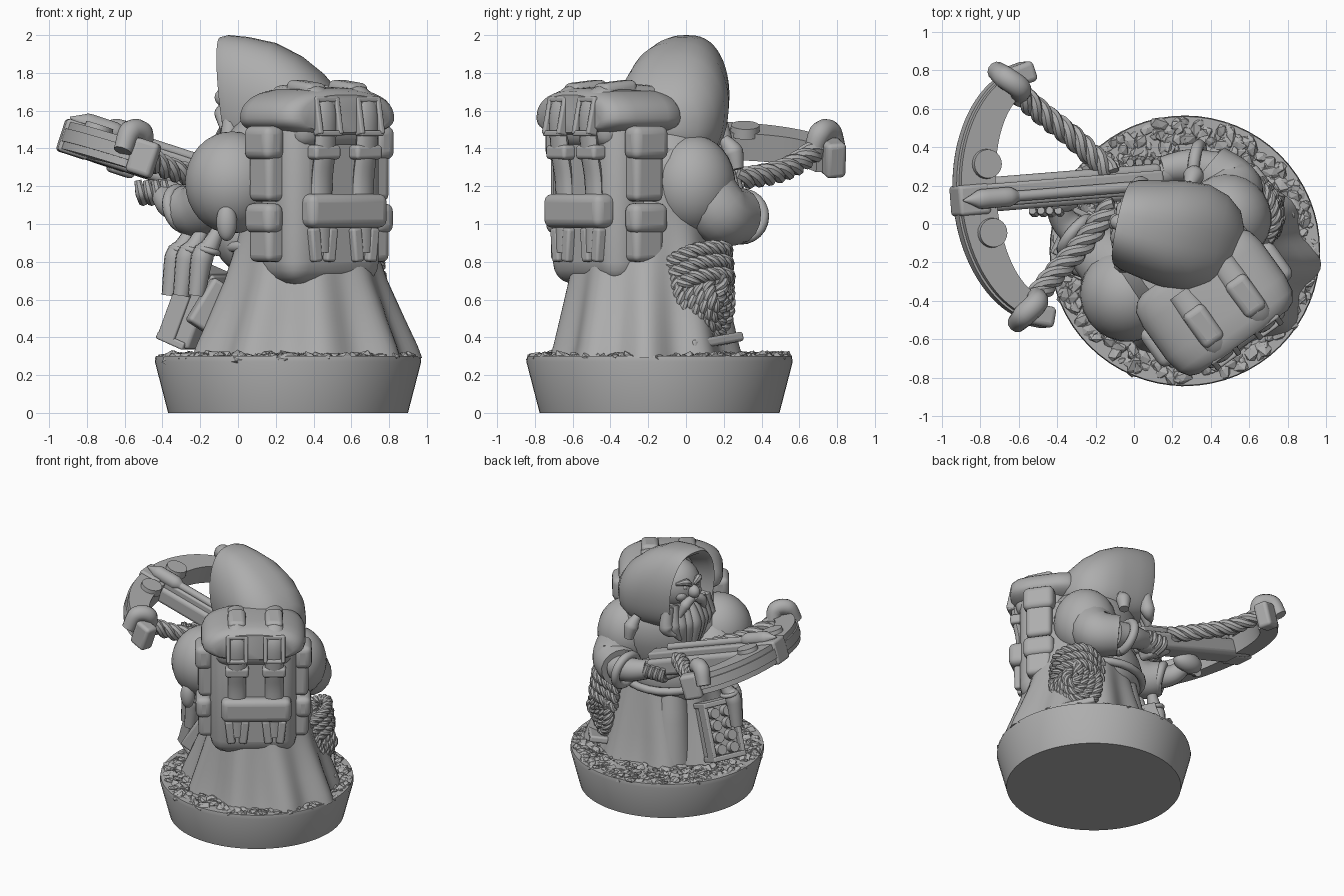
import bpy, bmesh, math, random
from math import sin, cos, pi, radians
from mathutils import Vector, Matrix, Euler

random.seed(4)
if "Cube" in bpy.data.objects:
    bpy.data.objects.remove(bpy.data.objects["Cube"])

clay = bpy.data.materials.new("clay_grey")
clay.use_nodes = True
grey = (0.42, 0.42, 0.42, 1)
clay.diffuse_color = grey
clay.node_tree.nodes["Principled BSDF"].inputs["Base Color"].default_value = grey


def frame(x, y, z, rx=0, ry=0, rz=0):
    return Matrix.Translation((x, y, z)) @ Euler([radians(a) for a in (rx, ry, rz)]).to_matrix().to_4x4()


WORLD = Matrix()
BODY = frame(0.3, -0.14, 0, rz=35.6)       # local +y is the way the figure faces
PACK = frame(0.43, -0.42, 0, rz=35.6)
BOW = frame(-0.92, 0.12, 1.47, ry=18, rz=4.6)  # local +x runs back along the stock
HOOD = frame(-0.04, 0.0, 0, rz=-12)        # local -x is the way the face looks
QUIVER = frame(-0.22, -0.1, 0.56, 0, 22, -25)


def finish(name, bm, m=WORLD, bevel=0):
    bmesh.ops.recalc_face_normals(bm, faces=bm.faces)
    mesh = bpy.data.meshes.new(name)
    bm.to_mesh(mesh)
    bm.free()
    mesh.transform(m)
    mesh.materials.append(clay)
    ob = bpy.data.objects.new(name, mesh)
    bpy.context.collection.objects.link(ob)
    if bevel:
        mod = ob.modifiers.new("round", 'BEVEL')
        mod.width, mod.segments = bevel, 4
    return ob


def box(name, m, loc, size, bevel=0.02, rot=(0, 0, 0)):
    bm = bmesh.new()
    bmesh.ops.create_cube(bm, size=1)
    bmesh.ops.scale(bm, vec=size, verts=bm.verts)
    return finish(name, bm, m @ frame(*loc, *rot), bevel)


def ball(name, m, loc, size):
    bm = bmesh.new()
    bmesh.ops.create_uvsphere(bm, u_segments=24, v_segments=16, radius=1)
    bmesh.ops.scale(bm, vec=size, verts=bm.verts)
    return finish(name, bm, m @ frame(*loc))


def skin(name, rings, m=WORLD):
    """Join equal rings of points into a closed skin."""
    bm = bmesh.new()
    rows = [[bm.verts.new(p) for p in ring] for ring in rings]
    n = len(rows[0])
    for a, b in zip(rows, rows[1:]):
        for i in range(n):
            bm.faces.new((a[i], a[(i + 1) % n], b[(i + 1) % n], b[i]))
    bm.faces.new(rows[0])
    bm.faces.new(rows[-1])
    return finish(name, bm, m)


def power(v, e):
    return math.copysign(abs(v) ** e, v)


def loft(name, rows, m, sides=64, folds=9):
    """Rows of (z, rx, ry, fold depth)."""
    turn = [2 * pi * i / sides for i in range(sides)]
    return skin(name, [[(rx * cos(a) * (1 + f * cos(folds * a)), ry * sin(a) * (1 + f * cos(folds * a)), z)
                        for a in turn] for z, rx, ry, f in rows], m)


def smooth(points, steps=8):
    p = [Vector(q) for q in points]
    p = [2 * p[0] - p[1]] + p + [2 * p[-1] - p[-2]]
    out = []
    for a, b, c, d in zip(p, p[1:], p[2:], p[3:]):
        for k in range(steps):
            t = k / steps
            out.append(0.5 * (2 * b + (c - a) * t + (2 * a - 5 * b + 4 * c - d) * t * t
                              + (3 * b - a - 3 * c + d) * t ** 3))
    return out + [p[-2]]


def frames(path):
    """Twist-free pair of normals along a path."""
    side = Vector((0.02, 0.22, 0.92))
    for i, p in enumerate(path):
        tan = (path[min(i + 1, len(path) - 1)] - path[max(i - 1, 0)]).normalized()
        side = (side - tan * side.dot(tan)).normalized()
        yield p, side, tan.cross(side)


def tube(name, points, radii, m=WORLD, sides=16, steps=8, flat=1):
    path = smooth(points, steps) if steps > 1 else [Vector(p) for p in points]
    rings = []
    for i, (p, u, v) in enumerate(frames(path)):
        t = i / (len(path) - 1) * (len(radii) - 1)
        k = min(int(t), len(radii) - 2)
        r = radii[k] + (radii[k + 1] - radii[k]) * (t - k)
        rings.append([p + r * (u * cos(2 * pi * j / sides) + flat * v * sin(2 * pi * j / sides))
                      for j in range(sides)])
    return skin(name, rings, m)


def rope(name, points, r, pitch, m=WORLD):
    path = smooth(points, 12)
    for s in range(3):
        dist, strand = 0, []
        for i, (p, u, v) in enumerate(frames(path)):
            dist += (p - path[i - 1]).length if i else 0
            a = 2 * pi * (dist / pitch + s / 3)
            strand.append(p + r * 0.55 * (u * cos(a) + v * sin(a)))
        tube(f"{name}_strand_{s + 1}", strand, (r * 0.55, r * 0.55), m, 8, 1)


def loop(name, m, loc, r, thick, rot=(0, 0, 0)):
    pts = [(r * cos(k * pi / 12), r * sin(k * pi / 12), 0) for k in range(25)]
    return tube(name, pts, (thick, thick), m @ frame(*loc, *rot), 10, 1)


# Base with rubble
base = frame(0.265, -0.14, 0)
loft("base", [(0, 0.635, 0.635, 0), (0.27, 0.705, 0.705, 0), (0.3, 0.7, 0.7, 0)], base)
bm = bmesh.new()
for i in range(560):
    d, a, s = 0.67 * math.sqrt(random.uniform(0.4, 1)), random.uniform(0, 2 * pi), random.uniform(0.025, 0.055)
    spot = frame(d * cos(a), d * sin(a), 0.293, random.uniform(-35, 35), random.uniform(-35, 35), random.uniform(0, 360))
    bmesh.ops.create_icosphere(bm, subdivisions=1, radius=s,
                               matrix=spot @ Matrix.Diagonal((1.2, 0.8, 0.5, 1)))
rubble = finish("rubble", bm, base)

# Robe, mantle and shoulders
loft("robe", [(0.29, 0.59, 0.49, 0.06), (0.36, 0.565, 0.47, 0.06), (0.5, 0.505, 0.44, 0.055),
              (0.7, 0.425, 0.4, 0.04), (0.9, 0.365, 0.365, 0.02), (1.1, 0.33, 0.33, 0), (1.4, 0.3, 0.3, 0)],
     frame(0.35, -0.21, 0), 108)
loft("mantle", [(1.06, 0.36, 0.27, 0), (1.2, 0.43, 0.32, 0), (1.35, 0.41, 0.33, 0), (1.45, 0.35, 0.3, 0),
                (1.56, 0.25, 0.23, 0)], BODY @ frame(-0.05, 0, 0))
ball("right_shoulder", BODY, (-0.4, 0.01, 1.22), (0.25, 0.25, 0.27))
ball("left_shoulder", BODY, (0.26, 0.03, 1.21), (0.22, 0.23, 0.26))
ball("belly", BODY, (-0.08, 0.14, 0.95), (0.32, 0.22, 0.25))
tube("robe_front", [(-0.06, 0.2, 0.95), (-0.06, 0.24, 0.65), (-0.06, 0.29, 0.3)], (0.1, 0.13, 0.15), BODY, 20)
loop("belt", BODY, (-0.04, 0.06, 0.88), 0.31, 0.03)
ball("strap_toggle", WORLD, (-0.06, -0.55, 1.01), (0.055, 0.05, 0.1))
tube("mantle_toggle", [(0.29, 0.2, 1.45), (0.31, 0.25, 1.38), (0.32, 0.27, 1.29)], (0.03, 0.055, 0.035), sides=12)

# Hood: arched rings running from the inner opening to the back
arch = [(0.16, 0.19, 1.88, 1.46), (0.01, 0.2, 1.95, 1.42), (-0.02, 0.22, 1.99, 1.4), (0.02, 0.24, 2.0, 1.38),
        (0.12, 0.26, 1.99, 1.36), (0.25, 0.285, 1.96, 1.34), (0.38, 0.29, 1.89, 1.34), (0.49, 0.255, 1.8, 1.36),
        (0.57, 0.19, 1.71, 1.4), (0.62, 0.07, 1.61, 1.48)]
rings = []
for s, w, top, low in arch:
    ring = []
    for k in range(48):
        a = 2 * pi * k / 48
        c, h = cos(a), sin(a)
        z = (top + low) / 2 + (top - low) / 2 * power(h, 0.85)
        lean = -0.1 * (z - 1.7) * max(0, 1 - 2 * s)
        ring.append((s + lean, w * power(c, 0.75 if h > 0 else 0.5) * (1 - 0.12 * max(0, h)), z))
    rings.append(ring)
skin("hood", rings, HOOD)

# Face and beard
ball("head", HOOD, (0.14, 0, 1.68), (0.17, 0.17, 0.19))
ball("nose", HOOD, (-0.03, 0, 1.67), (0.055, 0.045, 0.05))
for s in (-1, 1):
    ball("cheek", HOOD, (0.03, s * 0.07, 1.64), (0.05, 0.05, 0.045))
    ball("eye", HOOD, (0.0, s * 0.055, 1.71), (0.022, 0.025, 0.02))
    tube("brow", [(-0.02, s * 0.015, 1.72), (-0.02, s * 0.06, 1.755), (0.03, s * 0.12, 1.74)],
         (0.015, 0.028, 0.01), HOOD, 8)
    tube("moustache", [(-0.03, s * 0.01, 1.62), (-0.03, s * 0.08, 1.58), (-0.01, s * 0.13, 1.48)],
         (0.03, 0.04, 0.01), HOOD, 10)
for k in range(-4, 5):
    y = k * 0.045
    tube("beard_lock", [(0.04, y, 1.58), (-0.04 + abs(y) * 0.4, y * 1.15, 1.42), (-0.02, y * 0.9, 1.18 + abs(y))],
         (0.04, 0.055, 0.015), HOOD, 10)

# Arms, cuffs and hands
tube("left_sleeve", [(0.49, 0.08, 1.2), (0.5, 0.18, 1.06), (0.38, 0.28, 1.04)], (0.17, 0.17, 0.15))
tube("left_forearm", [(0.42, 0.28, 1.04), (0.28, 0.3, 1.06), (0.14, 0.28, 1.09)], (0.1, 0.09, 0.07))
loop("left_cuff", WORLD, (0.33, 0.29, 1.04), 0.12, 0.032, (0, 80, -5))
tube("right_sleeve", [(-0.05, -0.25, 1.18), (-0.2, -0.14, 1.08), (-0.3, -0.05, 1.08)], (0.2, 0.15, 0.12))
tube("right_forearm", [(-0.24, -0.1, 1.08), (-0.35, 0.0, 1.1), (-0.4, 0.08, 1.15)], (0.09, 0.075, 0.06))
loop("right_cuff", WORLD, (-0.3, -0.06, 1.08), 0.105, 0.032, (0, 75, -40))
for name, x, y, z, side in (("left", 0.11, 0.26, 1.09, 1), ("right", -0.4, 0.13, 1.17, -1)):
    ball(name + "_palm", WORLD, (x, y, z), (0.12, 0.075, 0.075))
    for k in range(4):
        fx = x - 0.1 + k * 0.045
        tube(name + "_finger", [(fx, y, z - 0.05), (fx - 0.015, y + side * 0.065, z - 0.01),
                                (fx - 0.03, y + side * 0.06, z + 0.06)], (0.028, 0.03, 0.02), sides=8)

# Crossbow
arc = [radians(a) for a in range(-82, 83, 4)]
for name, out, thick, grow, h in (("bow_limb", 0, 0.1, 0.09, 0.075), ("bow_limb_ridge", -0.012, 0.05, 0, 0.035)):
    rings = []
    for a in arc:
        pts = [(0.45 - (0.45 - o) * cos(a), (0.66 - o) * sin(a)) for o in (out, out + thick + grow * cos(a))]
        rings.append([(*pts[0], -h), (*pts[1], -h), (*pts[1], h), (*pts[0], h)])
    skin(name, rings, BOW)
box("stock", BOW, (0.57, 0.02, -0.02), (1.1, 0.18, 0.13), 0.03)
box("stock_rail", BOW, (0.62, 0.015, 0.06), (0.98, 0.12, 0.06), 0.015)
box("stock_grip", BOW, (0.98, 0.01, -0.06), (0.25, 0.12, 0.14), 0.03, (0, 12, 0))
box("bow_brace", BOW, (0.07, 0, 0), (0.17, 0.16, 0.18), 0.02)
tube("bolt_shaft", [(0.2, 0, 0.1), (0.95, 0, 0.1)], (0.028, 0.028), BOW)
tube("bolt_head", [(0.0, 0, 0.1), (0.06, 0, 0.1), (0.1, 0, 0.1), (0.25, 0, 0.1), (0.3, 0, 0.1)],
     (0.004, 0.035, 0.052, 0.052, 0.028), BOW, steps=4)
for s in (-1, 1):
    tube("bow_rivet", [(0.15, s * 0.18, 0.05), (0.15, s * 0.18, 0.105)], (0.08, 0.075), BOW, 24, 1)
    box("limb_tip", BOW, (0.39, s * 0.63, 0), (0.14, 0.11, 0.19), 0.025, (0, 0, s * 15))
    tube("string_loop", [(0.27, s * 0.66, 0.0), (0.28, s * 0.62, 0.11), (0.35, s * 0.56, 0.12), (0.38, s * 0.52, 0.0)],
         (0.05, 0.06, 0.06, 0.05), BOW, 12)
    rope("bowstring", [(0.33, s * 0.57, 0.05), (0.5, s * 0.42, 0.0), (0.66, s * 0.28, 0.0), (0.84, s * 0.08, 0.03)],
         0.058, 0.24, BOW)

# Backpack with domed lid, straps and pouches
box("pack_body", PACK, (0, 0, 1.15), (0.63, 0.37, 0.94), 0.12)
turn = [2 * pi * k / 40 for k in range(40)]
skin("pack_lid", [[(0.38 * s * power(cos(a), 0.8), y, 1.56 + (0.165 if sin(a) > 0 else 0.1) * s * power(sin(a), 0.9))
                   for a in turn] for y, s in ((-0.24, 0.75), (-0.22, 0.87), (-0.17, 0.96), (-0.08, 1), (0.13, 1),
                                               (0.21, 0.96), (0.25, 0.87), (0.27, 0.75))], PACK)
box("pack_lid_front", PACK, (0, -0.12, 1.55), (0.56, 0.2, 0.3), 0.09)
box("bedroll_pouch", PACK, (0.02, -0.19, 1.07), (0.51, 0.14, 0.18), 0.045)
for x in (-0.12, 0.15):
    tube("pack_strap", [(x, 0.16, 1.7), (x, -0.1, 1.71), (x, -0.22, 1.62), (x, -0.22, 1.4), (x, -0.19, 1.2),
                        (x, -0.19, 0.85)], (0.035, 0.035), PACK, 12, flat=1.9)
    for dx in (-0.065, 0.065):
        box("buckle_side", PACK, (x + dx, -0.235, 1.57), (0.03, 0.06, 0.2), 0.01, (-12, 0, 0))
    for z, y in ((1.48, -0.25), (1.66, -0.215)):
        box("buckle_bar", PACK, (x, y, z), (0.15, 0.06, 0.03), 0.01)
    box("strap_keeper", PACK, (x, -0.21, 1.38), (0.17, 0.09, 0.075), 0.02)
    for dx in (-0.05, 0.05):
        box("strap_tongue", PACK, (x + dx, -0.195, 0.89), (0.06, 0.06, 0.18), 0.015, (0, dx * 120, 0))
    box("strap_knot", PACK, (x, -0.05, 1.71), (0.13, 0.22, 0.09), 0.035, (6, 0, 0))
for s in (-1, 1):
    box("upper_pouch", PACK, (s * 0.34, 0.0, 1.31), (0.12, 0.19, 0.38), 0.035)
    box("upper_pouch_flap", PACK, (s * 0.36, 0.0, 1.43), (0.13, 0.23, 0.18), 0.045)
    box("lower_pouch", PACK, (s * 0.34, 0.0, 0.93), (0.12, 0.19, 0.26), 0.035)
    box("lower_pouch_flap", PACK, (s * 0.36, 0.0, 1.03), (0.12, 0.23, 0.16), 0.045)

# Coiled rope at the left hip
coil = frame(0.64, 0.1, 0.64, 82, 0, 127)
ball("hip_rope_core", coil, (0, 0, -0.04), (0.15, 0.22, 0.1))
for k in range(4):
    ring = [((0.04 + 0.04 * k) * cos(a), (0.09 + 0.045 * k) * sin(a), 0.08 - 0.03 * k + 0.015 * sin(2 * a))
            for a in [j * pi / 6 for j in range(13)]]
    rope("hip_rope", ring, 0.04, 0.13, coil @ frame(0, 0, 0, rz=k * 7 - 10))
for h in (0.06, 0.13, 0.2):
    rope("hip_rope_wrap", [(-0.18, h - 0.04, -0.06), (-0.1, h + 0.01, 0.07), (0.08, h + 0.02, 0.09),
                           (0.18, h - 0.03, -0.06)], 0.04, 0.13, coil)
box("hip_rope_peg", coil, (0.0, -0.27, 0.02), (0.34, 0.05, 0.14), 0.015, (0, 0, 8))

# Quiver and flasks at the right hip
box("quiver", QUIVER, (0.02, 0, 0), (0.14, 0.24, 0.42), 0.02)
for z in (-0.2, 0.2):
    box("quiver_rim", QUIVER, (-0.02, 0, z), (0.17, 0.27, 0.04), 0.01)
for s in (-1, 1):
    box("quiver_side", QUIVER, (-0.05, s * 0.12, 0), (0.1, 0.03, 0.42), 0.008)
    for k in range(4):
        tube("bolt_end", [(-0.04, s * 0.052, -0.14 + k * 0.09), (-0.1, s * 0.052, -0.14 + k * 0.09)],
             (0.045, 0.038), QUIVER, 12, 1)
for x, y in ((-0.19, -0.29), (-0.27, -0.22), (-0.33, -0.13)):
    tube("flask", [(x + 0.08, y + 0.03, 0.96), (x + 0.04, y + 0.01, 0.88), (x, y, 0.82), (x - 0.03, y, 0.62)],
         (0.035, 0.05, 0.06, 0.045), sides=12)
    loop("flask_band", WORLD, (x + 0.03, y + 0.01, 0.86), 0.055, 0.016, (0, 15, 0))
box("hip_case", WORLD, (-0.15, -0.29, 0.57), (0.13, 0.1, 0.27), 0.02, (0, 32, 15))

# Smooth shading with sharp edges kept, rubble left faceted
for ob in bpy.context.scene.objects:
    ob.select_set(ob.type == 'MESH' and clay.name in ob.data.materials and ob != rubble)
bpy.context.view_layer.objects.active = bpy.data.objects["robe"]
bpy.ops.object.shade_smooth_by_angle(angle=radians(40))
